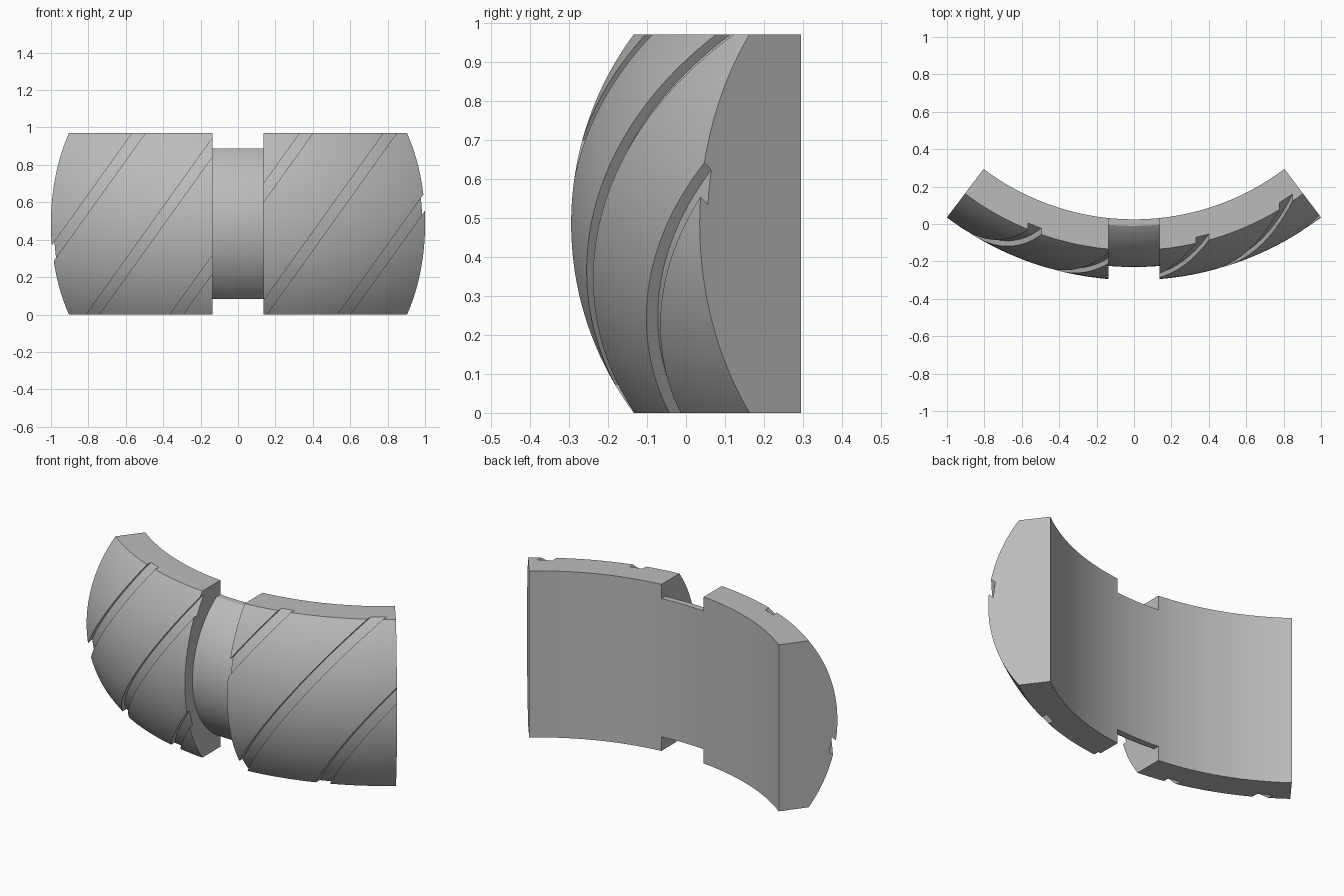
import bpy
import bmesh
from math import sin, cos, asin, radians

if "Cube" in bpy.data.objects:
    bpy.data.objects.remove(bpy.data.objects["Cube"])

AXIS_Y = 1.36      # vertical axis the segment curves around
HEIGHT = 0.97
MID = HEIGHT / 2

grey = bpy.data.materials.new("plain grey")
grey.use_nodes = True
colour = (0.5, 0.5, 0.5, 1)
grey.diffuse_color = colour
grey.node_tree.nodes["Principled BSDF"].inputs["Base Color"].default_value = colour


def finish(name, bm):
    bmesh.ops.recalc_face_normals(bm, faces=bm.faces)
    mesh = bpy.data.meshes.new(name)
    bm.to_mesh(mesh)
    bm.free()
    mesh.materials.append(grey)
    obj = bpy.data.objects.new(name, mesh)
    bpy.context.collection.objects.link(obj)
    return obj


def swept_segment(name, inner, crown, bulge, half_height, half_angle, steps=72, rows=48):
    """Domed section, swept around the vertical axis."""
    limit = asin(half_height / bulge)
    section = [(inner, MID + half_height), (inner, MID - half_height)]
    for i in range(rows + 1):
        a = limit * (2 * i / rows - 1)
        section.append((crown - bulge + bulge * cos(a), MID + bulge * sin(a)))
    bm = bmesh.new()
    rings = []
    for i in range(steps + 1):
        t = radians(half_angle) * (2 * i / steps - 1)
        rings.append([bm.verts.new((r * sin(t), AXIS_Y - r * cos(t), z)) for r, z in section])
    n = len(section)
    for a, b in zip(rings, rings[1:]):
        for j in range(n):
            k = (j + 1) % n
            bm.faces.new((a[j], a[k], b[k], b[j]))
    bm.faces.new(rings[0])
    bm.faces.new(rings[-1])
    return finish(name, bm)


def slabs(name, starts, width, slope, back):
    """Upright or leaning slabs running front to back; starts are x at z = 0."""
    bm = bmesh.new()
    for x in starts:
        box = bmesh.ops.create_cube(bm, size=1)["verts"]
        for v in box:
            z = -0.2 if v.co.z < 0 else HEIGHT + 0.2
            v.co = (x + v.co.x * width + slope * z, -0.6 if v.co.y < 0 else back, z)
    return finish(name, bm)


def subtract(target, cutter):
    mod = target.modifiers.new("cut", 'BOOLEAN')
    mod.operation = 'DIFFERENCE'
    mod.solver = 'EXACT'
    mod.object = cutter
    bpy.context.view_layer.objects.active = target
    bpy.ops.object.modifier_apply(modifier=mod.name)
    bpy.data.objects.remove(cutter)


# Domed, curved body
body = swept_segment("curved_body", 1.335, 1.66, 0.815, MID, 37.05)

# Slanted shallow grooves that follow the dome
grooves = slabs("groove_cutter", [-1.225 + 0.448 * i for i in range(5)], 0.07, 0.716, 0.3)
subtract(grooves, swept_segment("groove_floor", 1.2, 1.635, 0.79, MID + 0.06, 50))

# Waist in the middle, with its own smaller dome
waist = slabs("waist_cutter", [0], 0.272, 0, 0.1)
subtract(waist, swept_segment("waist_core", 1.2, 1.59, 0.478, 0.4025, 15, steps=36))

subtract(body, grooves)
subtract(body, waist)

# Smooth shading with crisp edges
bpy.ops.object.select_all(action='DESELECT')
body.select_set(True)
bpy.context.view_layer.objects.active = body
bpy.ops.object.shade_smooth_by_angle(angle=radians(25))
